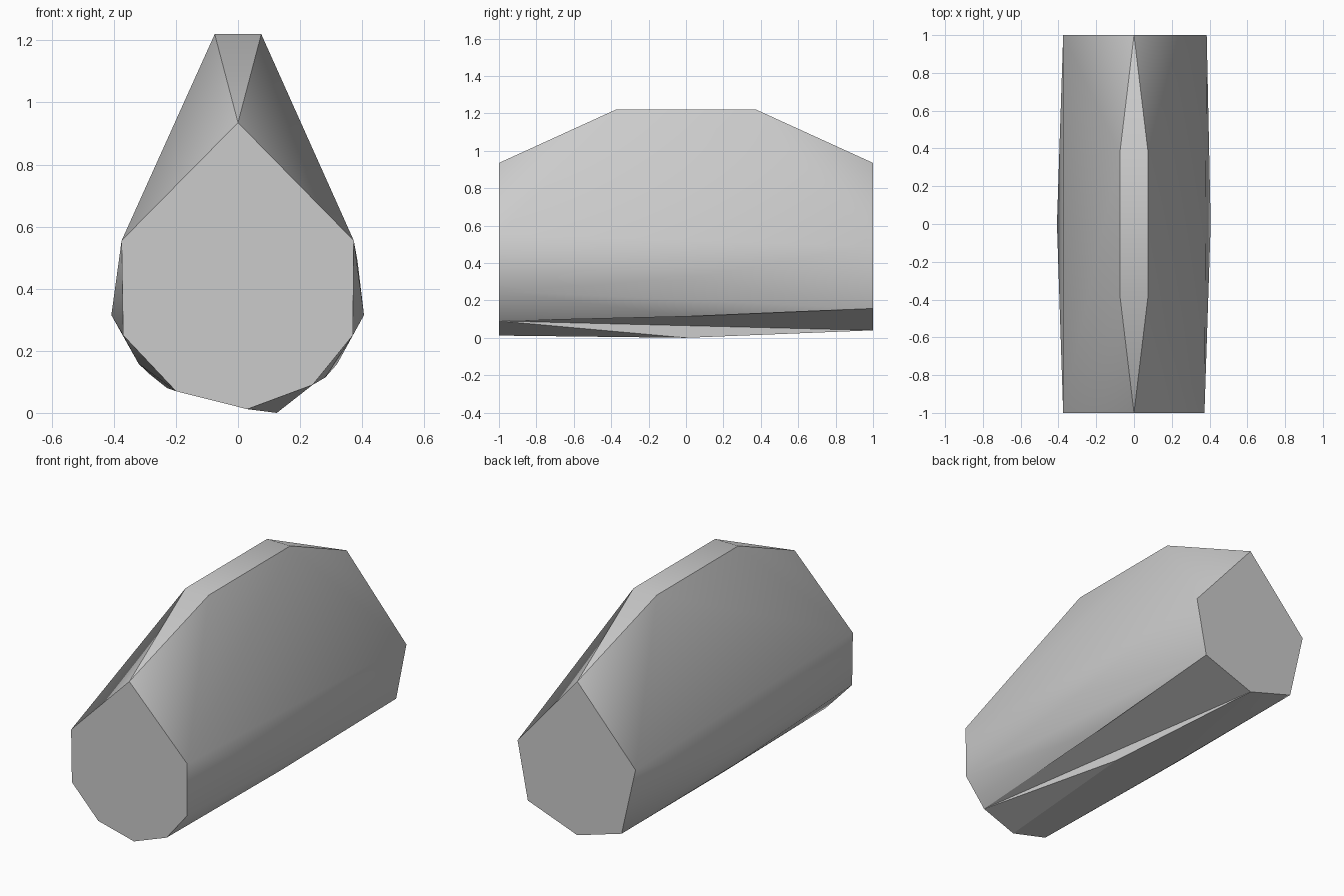
import bpy
import bmesh
import math

cube = bpy.data.objects.get("Cube")
if cube:
    bpy.data.objects.remove(cube, do_unlink=True)

# One plain grey
grey = bpy.data.materials.new("plain_grey")
grey.use_nodes = True
colour = (0.6, 0.6, 0.6, 1.0)
grey.diffuse_color = colour
grey.node_tree.nodes["Principled BSDF"].inputs["Base Color"].default_value = colour

# Cross-sections as (x, z): octagonal front, hexagonal back, bulging middle
front = [(0, 0.935), (0.373, 0.555), (0.37, 0.25), (0.24, 0.09),
         (0.03, 0.012), (-0.2, 0.07), (-0.37, 0.25), (-0.375, 0.555)]
back = [(0, 0.935), (0.385, 0.49), (0.319, 0.157), (0, 0.04),
        (-0.285, 0.125), (-0.375, 0.52)]
middle = [(0.406, 0.315), (0.281, 0.114), (0.125, 0), (-0.229, 0.08),
          (-0.32, 0.158), (-0.408, 0.315)]

bm = bmesh.new()


def section(points, y):
    return [bm.verts.new((x, y, z)) for x, z in points]


f, b, m = section(front, -1), section(back, 1), section(middle, 0)

# Flat ridge along the top
for y in (-0.375, 0.375):
    section([(-0.075, 1.22), (0.075, 1.22)], y)

# Skin all sections with one faceted shell
bmesh.ops.convex_hull(bm, input=bm.verts[:], use_existing_faces=False)

# Shallow recess along the lower side, with narrow walls
recess = {f[3], m[1], m[2], b[2], b[3]}
bmesh.ops.delete(bm, geom=[p for p in bm.faces if set(p.verts) <= recess],
                 context='FACES')
for corners in ((f[3], b[3], b[2]), (f[3], m[1], b[2]), (f[3], m[2], b[3])):
    bm.faces.new(corners)

# Merge the flat end caps
bmesh.ops.dissolve_limit(bm, angle_limit=math.radians(0.2),
                         verts=[], edges=bm.edges[:])
bmesh.ops.recalc_face_normals(bm, faces=bm.faces[:])

mesh = bpy.data.meshes.new("faceted_body")
bm.to_mesh(mesh)
bm.free()
mesh.materials.append(grey)
body = bpy.data.objects.new("faceted_body", mesh)
bpy.context.collection.objects.link(body)

# Smooth shading with sharp creases
bpy.ops.object.select_all(action='DESELECT')
body.select_set(True)
bpy.context.view_layer.objects.active = body
bpy.ops.object.shade_smooth_by_angle(angle=math.radians(30))
